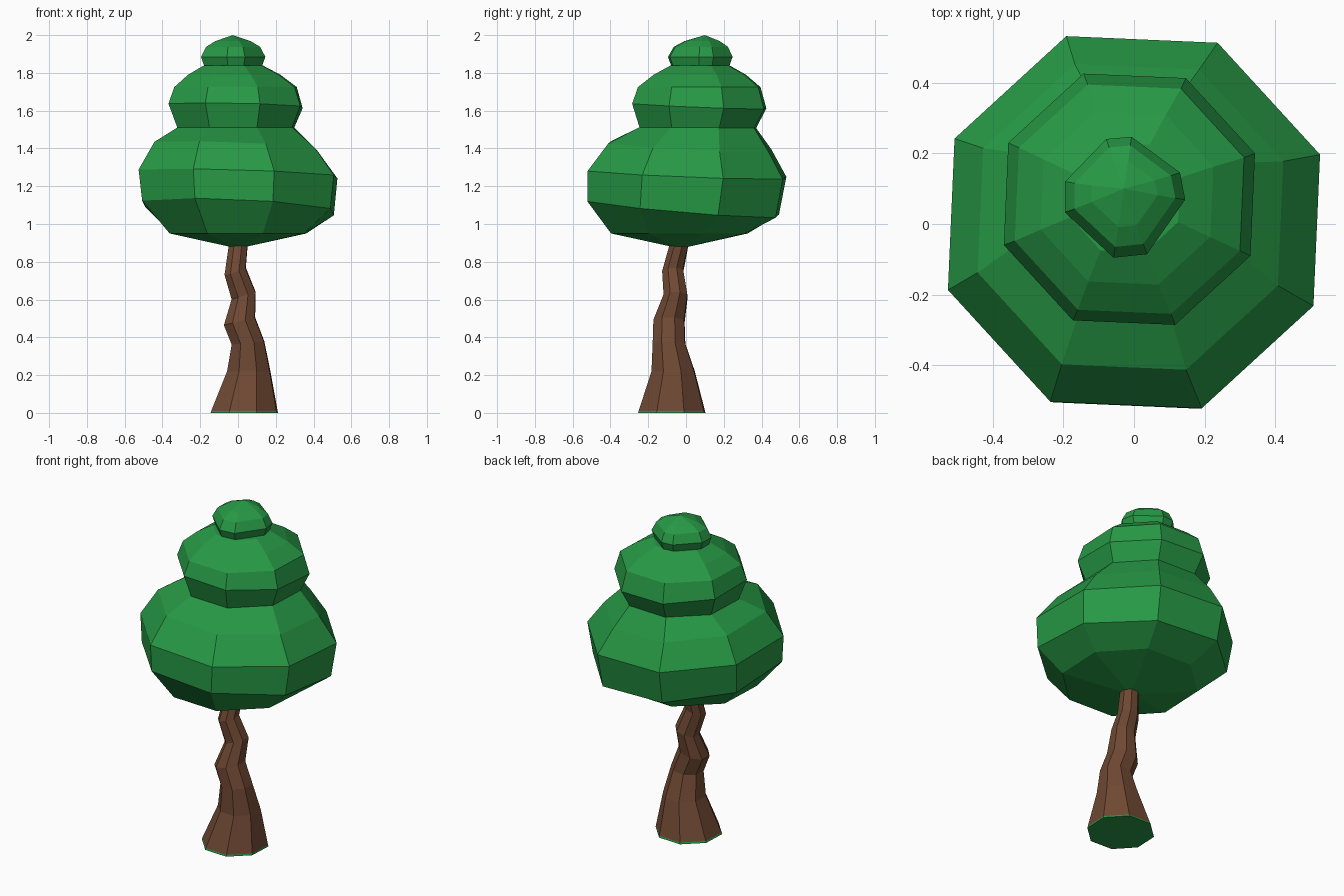
import bpy, bmesh, math

if "Cube" in bpy.data.objects:
    bpy.data.objects.remove(bpy.data.objects["Cube"])


def material(name, rgb):
    m = bpy.data.materials.new(name)
    m.diffuse_color = (*rgb, 1)
    m.use_nodes = True
    m.node_tree.nodes["Principled BSDF"].inputs["Base Color"].default_value = m.diffuse_color
    return m


GREEN = material("leaf green", (0.02, 0.32, 0.06))
BROWN = material("bark brown", (0.16, 0.066, 0.033))
OCTAGON = [20 + 45 * i for i in range(8)]


def loft(name, rings, mats, angles=OCTAGON, bottom=None, top=None):
    """Flat-faced skin over rings (cx, cy, z, radius, x tilt, y tilt)."""
    bm = bmesh.new()
    loops = []
    for cx, cy, z, r, tx, ty in rings:
        loop = []
        for a in angles:
            dx, dy = r * math.cos(math.radians(a)), r * math.sin(math.radians(a))
            loop.append(bm.verts.new((cx + dx, cy + dy, z + tx * dx + ty * dy)))
        loops.append(loop)
    n = len(angles)
    for lo, hi in zip(loops, loops[1:]):
        for i in range(n):
            j = (i + 1) % n
            bm.faces.new((lo[i], lo[j], hi[j], hi[i]))
    # close the ends with a point or a flat cap
    for loop, tip in ((loops[0], bottom), (loops[-1], top)):
        if tip:
            v = bm.verts.new(tip)
            for i in range(n):
                bm.faces.new((loop[i], loop[(i + 1) % n], v))
        else:
            bm.faces.new(loop)
    bmesh.ops.recalc_face_normals(bm, faces=bm.faces)
    me = bpy.data.meshes.new(name)
    for m in mats:
        me.materials.append(m)
    bm.to_mesh(me)
    bm.free()
    ob = bpy.data.objects.new(name, me)
    bpy.context.collection.objects.link(ob)
    return ob


# Crooked trunk with a green foot
trunk = loft("trunk", [
    (0.033, -0.075, 0.00, 0.190, 0, 0),
    (0.034, -0.075, 0.01, 0.187, 0, 0),
    (0.057, -0.068, 0.22, 0.122, 0, 0),
    (0.053, -0.090, 0.37, 0.092, 0.1, 0),
    (0.008, -0.090, 0.485, 0.088, 0.25, 0),
    (0.030, -0.055, 0.62, 0.068, 0.3, 0),
    (-0.015, -0.070, 0.75, 0.060, 0.3, 0.1),
    (0.005, -0.030, 0.92, 0.052, 0, 0),
], [BROWN, GREEN])
for p in trunk.data.polygons:
    if p.center.z < 0.008:
        p.material_index = 1

# Large lower foliage tier
loft("lower_foliage", [
    (0.00, -0.035, 0.95, 0.385, 0, 0),
    (0.00, -0.015, 1.085, 0.54, -0.045, -0.085),
    (0.00, 0.005, 1.265, 0.56, -0.03, -0.04),
    (-0.01, 0.02, 1.41, 0.46, -0.04, -0.05),
    (-0.012, 0.06, 1.51, 0.33, 0, 0),
], [GREEN], bottom=(0.0, -0.03, 0.87))

# Middle foliage tier
loft("middle_foliage", [
    (-0.012, 0.063, 1.50, 0.325, 0, 0),
    (-0.013, 0.070, 1.625, 0.378, -0.02, -0.04),
    (-0.013, 0.070, 1.725, 0.345, 0, 0),
    (-0.02, 0.073, 1.79, 0.26, 0, 0),
    (-0.025, 0.075, 1.84, 0.165, 0, 0),
], [GREEN])

# Small top tuft with uneven sides
loft("top_foliage", [
    (-0.028, 0.075, 1.835, 0.155, 0, 0),
    (-0.028, 0.075, 1.885, 0.173, 0, 0),
    (-0.028, 0.078, 1.938, 0.145, 0, 0),
    (-0.028, 0.085, 1.968, 0.095, 0, 0),
], [GREEN], angles=[-2, 24, 83, 107, 165, 194, 260, 292], top=(-0.028, 0.1, 2.0))
